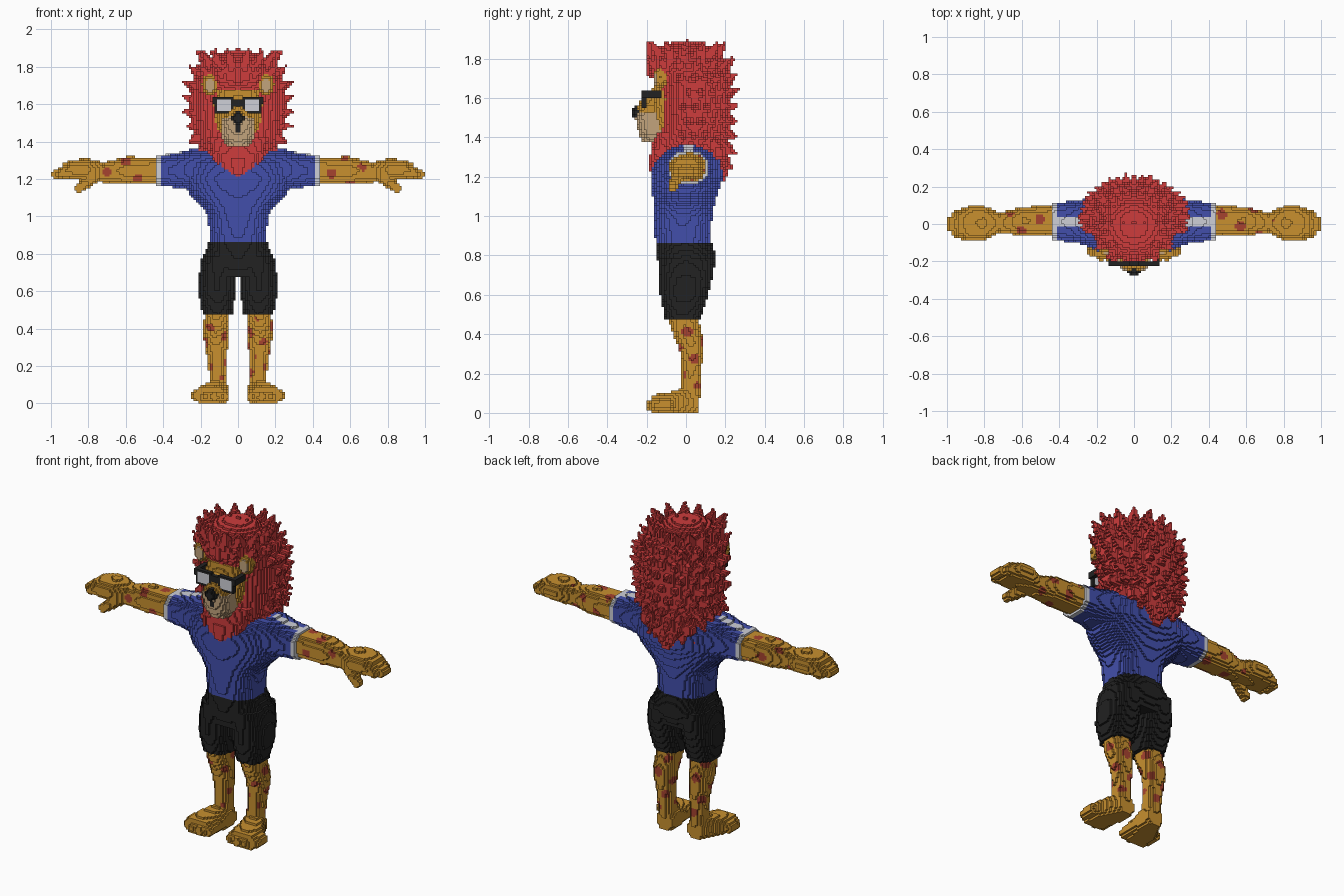
import bpy, bmesh, math, random

if "Cube" in bpy.data.objects:
    bpy.data.objects.remove(bpy.data.objects["Cube"])

random.seed(4)
H = 0.0125                      # block size
COLOURS = {
    "orange_fur": (.58, .28, .028),
    "rust_spots": (.38, .055, .028),
    "red_mane": (.61, .045, .045),
    "blue_shirt": (.055, .078, .41),
    "white_trim": (.62, .63, .68),
    "black_cloth": (.016, .016, .016),
    "tan_muzzle": (.54, .37, .2),
}
cells = {}                      # block index -> (part, colour)


def fill(part, colour, lo, hi, inside, side=1):
    """Fill every block whose centre is inside; side -1 mirrors it in x."""
    a = [math.floor(v / H) for v in lo]
    b = [math.ceil(v / H) for v in hi]
    for k in range(max(a[2], 0), b[2]):
        for j in range(a[1], b[1]):
            for i in range(a[0], b[0]):
                if inside((i + .5) * H, (j + .5) * H, (k + .5) * H):
                    cells[(i if side > 0 else -1 - i, j, k)] = (part, colour)


def section(stations, t):
    """Centre and radii of a lofted cross-section at t."""
    for p, q in zip(stations, stations[1:]):
        if p[0] <= t <= q[0]:
            f = (t - p[0]) / (q[0] - p[0])
            return [m + (n - m) * f for m, n in zip(p[1:], q[1:])]


def loft(part, colour, axis, stations, side=1, power=2.0):
    """Stations are (t, centre u, centre v, radius u, radius v)."""
    u, v = [n for n in range(3) if n != axis]
    lo, hi = [0] * 3, [0] * 3
    lo[axis], hi[axis] = stations[0][0], stations[-1][0]
    for n, c, r in ((u, 1, 3), (v, 2, 4)):
        lo[n] = min(s[c] - s[r] for s in stations)
        hi[n] = max(s[c] + s[r] for s in stations)

    def inside(*p):
        s = section(stations, p[axis])
        return s and abs((p[u] - s[0]) / s[2]) ** power + abs((p[v] - s[1]) / s[3]) ** power <= 1
    fill(part, colour, lo, hi, inside, side)


def ball(part, colour, c, r, side=1):
    fill(part, colour, [m - n for m, n in zip(c, r)], [m + n for m, n in zip(c, r)],
         lambda *p: sum(((a - m) / n) ** 2 for a, m, n in zip(p, c, r)) <= 1, side)


def box(part, colour, lo, hi, side=1):
    fill(part, colour, lo, hi, lambda *p: all(l <= a <= h for l, a, h in zip(lo, p, hi)), side)


def cone(part, colour, p0, p1, r0, r1, side=1):
    """Round-ended tapered rod from p0 to p1."""
    d = [b - a for a, b in zip(p0, p1)]
    length2 = sum(n * n for n in d)

    def inside(*p):
        f = sum((a - o) * n for a, o, n in zip(p, p0, d)) / length2
        f = min(max(f, 0), 1)
        return math.dist(p, [o + n * f for o, n in zip(p0, d)]) <= r0 + (r1 - r0) * f
    r = max(r0, r1)
    fill(part, colour, [min(a, b) - r for a, b in zip(p0, p1)],
         [max(a, b) + r for a, b in zip(p0, p1)], inside, side)


def paint(part, colour, rule):
    for key, (name, _) in list(cells.items()):
        if name == part and rule(*[(n + .5) * H for n in key]):
            cells[key] = (name, colour)


def spots(part, centres):
    paint(part, "rust_spots", lambda *p: any(math.dist(p, c) < .028 for c in centres))


# Shirt body
loft("shirt", "blue_shirt", 2, [
    (.86, 0, -.015, .15, .14), (1, 0, -.015, .16, .148), (1.05, 0, -.01, .19, .155),
    (1.12, 0, -.005, .26, .165), (1.2, 0, .005, .3, .185), (1.28, 0, .01, .29, .175),
    (1.34, 0, .02, .2, .11), (1.36, 0, .02, .12, .06)], power=2.4)

for side, word in ((1, "left_"), (-1, "right_")):
    # Arm, hand and fingers
    arm = word + "arm"
    loft(arm, "orange_fur", 0, [
        (.4, .02, 1.245, .085, .07), (.6, .015, 1.245, .075, .075), (.72, .005, 1.235, .055, .055),
        (.8, .005, 1.25, .09, .058), (.88, .005, 1.25, .09, .055), (.94, 0, 1.24, .07, .045)],
        side, 2.4)
    for n, y in enumerate((-.06, -.02, .02, .06)):
        reach = .95 if n in (0, 3) else .975
        cone(arm, "orange_fur", (.88, y, 1.26), (reach, y * .8, 1.225), .03, .025, side)
    cone(arm, "orange_fur", (.77, -.04, 1.21), (.85, -.068, 1.15), .032, .026, side)
    spots(arm, [(side * (.47 + .033 * n), .015 + .075 * math.cos(2.4 * n + side),
                 1.245 + .07 * math.sin(2.4 * n + side)) for n in range(9)])

    # Sleeve with cuff and shoulder stripe
    sleeve = word + "sleeve"
    loft(sleeve, "blue_shirt", 0, [
        (.1, .01, 1.24, .16, .12), (.25, .01, 1.252, .125, .108), (.34, .012, 1.245, .108, .09),
        (.44, .012, 1.245, .102, .082)], side, 2.4)
    paint(sleeve, "white_trim", lambda x, y, z: abs(x) > .415
          or (abs(x) > .24 and abs(y - .01) < .022 and z > 1.28))

    # Leg and foot with toes
    leg = word + "leg"
    loft(leg, "orange_fur", 2, [
        (.08, .105, .02, .05, .05), (.2, .11, .025, .047, .05), (.3, .115, .03, .06, .058),
        (.36, .12, .022, .066, .068), (.42, .115, 0, .067, .075), (.52, .11, -.025, .07, .075)], side)
    spots(leg, [(side * .112 + .06 * math.cos(2.4 * n + side), .015 + .065 * math.sin(2.4 * n + side),
                 .14 + .027 * n) for n in range(13)])
    loft(leg, "orange_fur", 1, [
        (-.17, .152, .045, .085, .045), (-.08, .14, .05, .085, .055),
        (0, .11, .055, .062, .075), (.065, .1, .05, .045, .05)], side, 2.6)
    for x, y in ((.08, -.165), (.126, -.172), (.174, -.168), (.218, -.145)):
        cone(leg, "orange_fur", (x, -.1, .045), (x, y, .037), .035, .03, side)

    # Shorts leg
    loft("shorts", "black_cloth", 2, [
        (.475, .11, -.015, .08, .09), (.6, .113, -.01, .102, .122), (.68, .11, 0, .1, .132),
        (.79, .09, .003, .1, .145)], side, 2.3)

# Shorts hips
loft("shorts", "black_cloth", 2, [
    (.675, 0, 0, .18, .12), (.75, 0, .003, .2, .146), (.8, 0, .003, .18, .148),
    (.865, 0, -.012, .153, .142)], power=2.4)

# Mane body, beard and back lock
mane = [(1.28, 0, .02, .15, .18), (1.36, 0, .02, .2, .19), (1.42, 0, .04, .23, .18),
        (1.55, 0, .047, .26, .178), (1.66, 0, .042, .255, .185), (1.73, 0, .015, .235, .203),
        (1.8, 0, -.008, .19, .188), (1.86, 0, -.01, .13, .12), (1.89, 0, 0, .06, .06)]
loft("mane", "red_mane", 2, mane)
loft("mane", "red_mane", 2, [(1.18, 0, .17, .03, .035), (1.3, 0, .13, .13, .085), (1.45, 0, .1, .2, .1)])
loft("mane", "red_mane", 2, [(1.23, 0, -.14, .05, .045), (1.3, 0, -.13, .12, .055), (1.42, 0, -.1, .17, .06)])

# Mane tufts in rings, leaving the face open
for row in range(9):
    z = 1.3 + .063 * row
    cx, cy, rx, ry = section(mane, z)
    count = 20 if row < 7 else 14
    for n in range(count):
        a = 2 * math.pi * (n + .5 * (row % 2)) / count
        c, s = math.cos(a), math.sin(a)
        if s < -.45 and z < 1.72:
            continue
        out = random.uniform(.03, .05)
        tip = (c * (rx + out), max(cy + s * (ry + out), -.2), z + .018 * (row - 3.5))
        cone("mane", "red_mane", (c * rx * .85, cy + s * ry * .85, z), tip, .042, .006)
for n in range(-3, 4):
    x = n * .055
    for y in (-.09, 0, .08):
        top = 1.9 - .9 * x * x - abs(y) * .5
        cone("mane", "red_mane", (x * .9, y, top - .08), (x * 1.1, y + .01, top), .036, .008)
for n in range(-3, 4):
    cone("mane", "red_mane", (n * .035, -.14, 1.32), (n * .035, -.165, 1.22 + .02 * abs(n)), .035, .008)
    cone("mane", "red_mane", (n * .045, .17, 1.32), (n * .03, .2, 1.19 + .03 * abs(n)), .04, .008)

# Face, muzzle and nose
loft("face", "orange_fur", 2, [
    (1.42, 0, -.08, .09, .08), (1.5, 0, -.08, .12, .09), (1.6, 0, -.08, .135, .095),
    (1.68, 0, -.08, .11, .085)], power=2.6)
loft("muzzle", "tan_muzzle", 2, [
    (1.38, 0, -.15, .065, .07), (1.42, 0, -.165, .088, .075), (1.5, 0, -.18, .092, .08),
    (1.56, 0, -.175, .07, .07), (1.62, 0, -.16, .035, .05)], power=2.3)
paint("muzzle", "orange_fur", lambda x, y, z: z > 1.54 - abs(x) * .2)
ball("nose", "black_cloth", (0, -.25, 1.525), (.036, .025, .034))
paint("muzzle", "black_cloth", lambda x, y, z: abs(x) < H and 1.45 < z < 1.5 and y < -.2)

for side, word in ((1, "left_"), (-1, "right_")):
    # Ear with pale inside
    ear = word + "ear"
    ball(ear, "orange_fur", (.15, -.13, 1.705), (.044, .036, .056), side)
    paint(ear, "tan_muzzle", lambda x, y, z: y < -.135 and math.hypot(abs(x) - .15, (z - 1.7) * .75) < .026)
    # Glasses: frame, lens, bridge and temple
    box("glasses", "black_cloth", (.025, -.225, 1.55), (.125, -.2, 1.64), side)
    box("glasses", "white_trim", (.0375, -.225, 1.5625), (.1125, -.2, 1.625), side)
    box("glasses", "black_cloth", (0, -.225, 1.5875), (.0375, -.2, 1.625), side)
    box("glasses", "black_cloth", (.1125, -.225, 1.6), (.1375, -.12, 1.6375), side)

# Materials
materials = {}
for name, rgb in COLOURS.items():
    mat = materials[name] = bpy.data.materials.new(name)
    mat.use_nodes = True
    mat.diffuse_color = (*rgb, 1)
    mat.node_tree.nodes["Principled BSDF"].inputs["Base Color"].default_value = (*rgb, 1)

# One mesh per part, keeping only the outer faces of the blocks
for part in sorted({name for name, _ in cells.values()}):
    used = sorted({c for name, c in cells.values() if name == part})
    bm = bmesh.new()
    points = {}
    for key, (name, colour) in cells.items():
        if name != part:
            continue
        for axis in range(3):
            for step in (0, 1):
                near = list(key)
                near[axis] += 2 * step - 1
                if tuple(near) in cells:
                    continue
                ring = []
                for du, dv in ((0, 0), (1, 0), (1, 1), (0, 1))[::2 * step - 1]:
                    corner = list(key)
                    corner[axis] += step
                    corner[(axis + 1) % 3] += du
                    corner[(axis + 2) % 3] += dv
                    corner = tuple(corner)
                    if corner not in points:
                        points[corner] = bm.verts.new([n * H for n in corner])
                    ring.append(points[corner])
                bm.faces.new(ring).material_index = used.index(colour)
    mesh = bpy.data.meshes.new(part)
    bm.to_mesh(mesh)
    bm.free()
    for c in used:
        mesh.materials.append(materials[c])
    bpy.context.collection.objects.link(bpy.data.objects.new(part, mesh))
